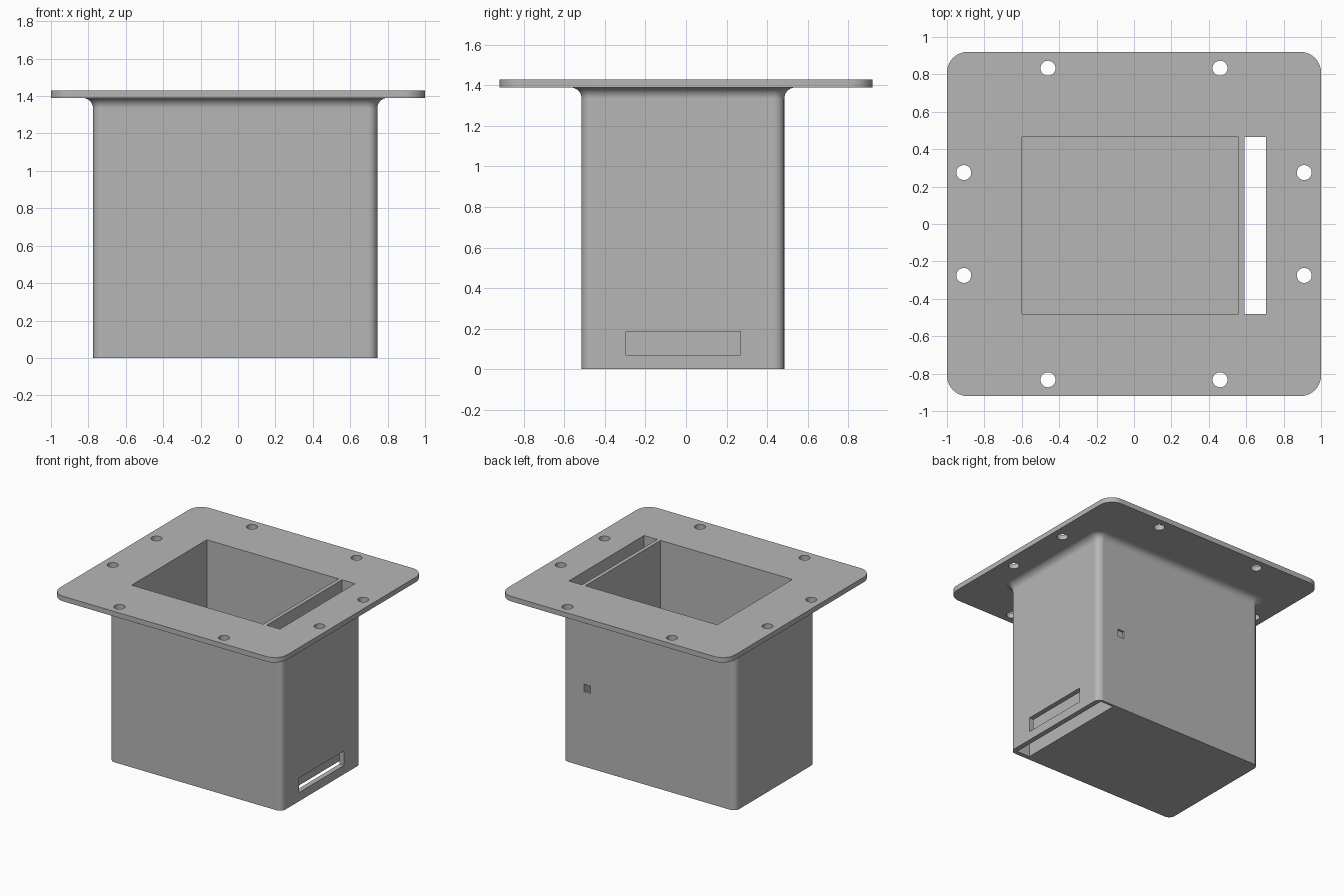
import bpy, bmesh, math

default = bpy.data.objects.get("Cube")
if default:
    bpy.data.objects.remove(default, do_unlink=True)

grey = bpy.data.materials.new("light_grey")
COLOUR = (0.47, 0.47, 0.47, 1)
grey.use_nodes = True
grey.diffuse_color = COLOUR
grey.node_tree.nodes["Principled BSDF"].inputs["Base Color"].default_value = COLOUR

BODY = (-0.775, 0.745, -0.515, 0.485)
PLATE = (-1, 1, -0.92, 0.92)
PLATE_BOTTOM, PLATE_TOP = 1.39, 1.43
FILLET = 0.055
STEPS = 10


def outline(rect, radius, z, grow=0):
    """Rounded rectangle points, counter-clockwise, optionally offset outwards."""
    x0, x1, y0, y1 = rect
    corners = [(x1 - radius, y1 - radius), (x0 + radius, y1 - radius),
               (x0 + radius, y0 + radius), (x1 - radius, y0 + radius)]
    points = []
    for quarter, (cx, cy) in enumerate(corners):
        for i in range(STEPS + 1):
            a = (quarter + i / STEPS) * math.pi / 2
            points.append((cx + (radius + grow) * math.cos(a),
                           cy + (radius + grow) * math.sin(a), z))
    return points


def add_object(name, bm):
    mesh = bpy.data.meshes.new(name)
    bmesh.ops.recalc_face_normals(bm, faces=bm.faces)
    bm.to_mesh(mesh)
    bm.free()
    mesh.materials.append(grey)
    obj = bpy.data.objects.new(name, mesh)
    bpy.context.collection.objects.link(obj)
    return obj


def loft(name, loops):
    """Closed solid through a stack of loops with equal point counts."""
    bm = bmesh.new()
    rings = [[bm.verts.new(p) for p in loop] for loop in loops]
    for low, high in zip(rings, rings[1:]):
        for i in range(len(low)):
            j = (i + 1) % len(low)
            bm.faces.new((low[i], low[j], high[j], high[i]))
    bm.faces.new(rings[0][::-1])
    bm.faces.new(rings[-1])
    return add_object(name, bm)


def box(name, x0, x1, y0, y1, z0, z1):
    bm = bmesh.new()
    bmesh.ops.create_cube(bm, size=1)
    bmesh.ops.scale(bm, vec=(x1 - x0, y1 - y0, z1 - z0), verts=bm.verts)
    bmesh.ops.translate(bm, vec=((x0 + x1) / 2, (y0 + y1) / 2, (z0 + z1) / 2), verts=bm.verts)
    return add_object(name, bm)


def drill(name, x, y):
    bm = bmesh.new()
    bmesh.ops.create_cone(bm, cap_ends=True, segments=32, radius1=0.04, radius2=0.04, depth=0.2)
    bmesh.ops.translate(bm, vec=(x, y, PLATE_TOP - 0.02), verts=bm.verts)
    return add_object(name, bm)


# Box body, flared by a fillet into the mounting flange
loops = [outline(BODY, 0.05, 0)]
for i in range(STEPS + 1):
    a = i / STEPS * math.pi / 2
    loops.append(outline(BODY, 0.05, PLATE_BOTTOM - FILLET * (1 - math.sin(a)),
                         FILLET * (1 - math.cos(a))))
loops += [outline(PLATE, 0.11, z) for z in (PLATE_BOTTOM, PLATE_TOP)]
housing = loft("flanged_housing", loops)

# Cutters: main pocket, through slot, side window, small rear port, screw holes
cutters = [
    box("pocket_cutter", -0.60, 0.56, -0.48, 0.465, 0.04, 1.6),
    box("slot_cutter", 0.59, 0.705, -0.48, 0.465, -0.2, 1.6),
    box("window_cutter", 0.65, 0.9, -0.295, 0.27, 0.07, 0.185),
    box("port_cutter", 0.50, 0.558, 0.4, 0.6, 0.595, 0.655),
]
for sx in (-1, 1):
    for sy in (-1, 1):
        cutters.append(drill("screw_hole_cutter", sx * 0.46, sy * 0.833))
        cutters.append(drill("screw_hole_cutter", sx * 0.91, sy * 0.275))

bpy.ops.object.select_all(action="DESELECT")
housing.select_set(True)
bpy.context.view_layer.objects.active = housing
for cutter in cutters:
    cutter.hide_render = True
    cut = housing.modifiers.new("cut", "BOOLEAN")
    cut.operation = "DIFFERENCE"
    cut.solver = "EXACT"
    cut.object = cutter
    bpy.ops.object.modifier_apply(modifier=cut.name)
    bpy.data.objects.remove(cutter, do_unlink=True)

# Smooth rounded corners, crisp cut edges
bpy.ops.object.shade_smooth_by_angle(angle=math.radians(30))
weighted = housing.modifiers.new("weighted_normals", "WEIGHTED_NORMAL")
weighted.keep_sharp = True
